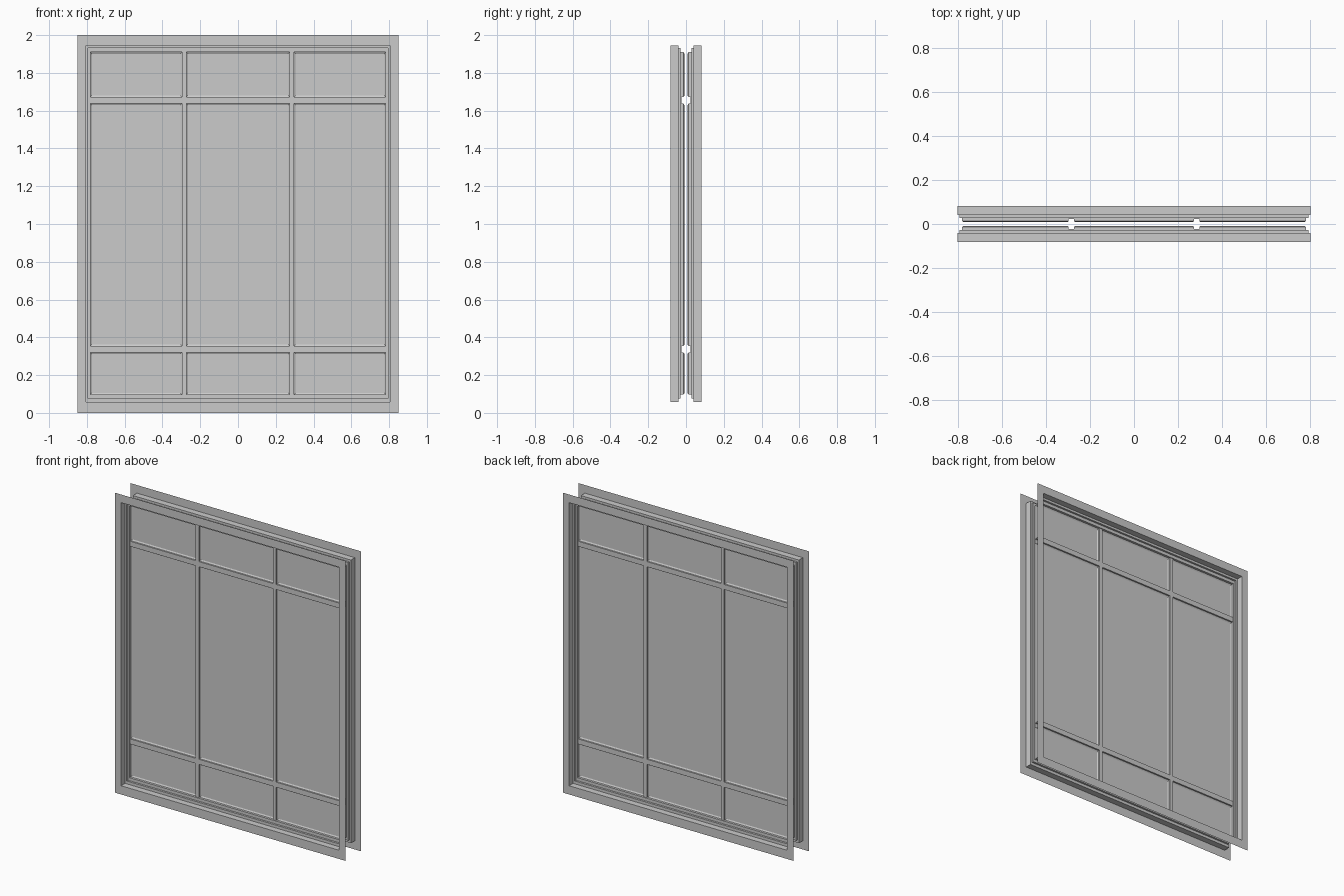
import bpy, bmesh

if "Cube" in bpy.data.objects:
    bpy.data.objects.remove(bpy.data.objects["Cube"])

# Pane edges at the muntin face, and key depths of the front shell
COLS = [(-0.782, -0.297), (-0.273, 0.273), (0.297, 0.782)]
ROWS = [(0.097, 0.320), (0.354, 1.638), (1.672, 1.910)]
Y_OUT, Y_BAR, Y_LIP, Y_GLASS = -0.083, -0.023, -0.013, -0.008


def rect(bm, x0, x1, z0, z1, y):
    return [bm.verts.new(c) for c in ((x0, y, z0), (x1, y, z0), (x1, y, z1), (x0, y, z1))]


def bridge(bm, loops):
    """Join successive rectangles with rings of quads facing the viewer."""
    for a, b in zip(loops, loops[1:]):
        for i in range(4):
            j = (i + 1) % 4
            bm.faces.new((a[i], a[j], b[j], b[i]))


def finish(bm, name):
    """Make the object and mirror it to the other side of the wall."""
    bmesh.ops.remove_doubles(bm, verts=bm.verts, dist=0.0002)
    me = bpy.data.meshes.new(name)
    bm.to_mesh(me)
    bm.free()
    ob = bpy.data.objects.new(name, me)
    bpy.context.collection.objects.link(ob)
    mod = ob.modifiers.new("other_side", 'MIRROR')
    mod.use_axis = (False, True, False)
    mod.use_mirror_merge = False
    return ob


def frame(name, profile):
    """Rectangular frame swept from (half width, bottom, top, y) points."""
    bm = bmesh.new()
    bridge(bm, [rect(bm, -w, w, b, t, y) for w, b, t, y in profile])
    return finish(bm, name)


# Flat casing lying on the wall face
frame("casing", [(0.85, 0.0, 2.0, Y_OUT), (0.804, 0.058, 1.946, Y_OUT)])

# Stepped reveal going in to the bars
frame("reveal", [
    (0.804, 0.058, 1.946, Y_OUT), (0.804, 0.058, 1.946, -0.041),
    (0.793, 0.077, 1.931, -0.041), (0.793, 0.077, 1.931, -0.028),
    (0.782, 0.097, 1.910, -0.028), (0.782, 0.097, 1.910, Y_BAR)])

# Muntin bar faces: every grid cell that is not a pane
bm = bmesh.new()
xs = [v for c in COLS for v in c]
zs = [v for r in ROWS for v in r]
for i in range(5):
    for k in range(5):
        if i % 2 or k % 2:
            bm.faces.new(rect(bm, xs[i], xs[i + 1], zs[k], zs[k + 1], Y_BAR))
finish(bm, "muntin_faces")

# Moulded pane rims with a straight side and a sloped bead, and the glass
rims, glass = bmesh.new(), bmesh.new()
for x0, x1 in COLS:
    for z0, z1 in ROWS:
        dx, dz = 0.008, 0.009
        inner = (x0 + dx, x1 - dx, z0 + dz, z1 - dz)
        bridge(rims, [rect(rims, x0, x1, z0, z1, Y_BAR),
                      rect(rims, x0, x1, z0, z1, Y_LIP),
                      rect(rims, *inner, Y_GLASS)])
        glass.faces.new(rect(glass, *inner, Y_GLASS))
finish(rims, "pane_rims")
finish(glass, "window_panes")
